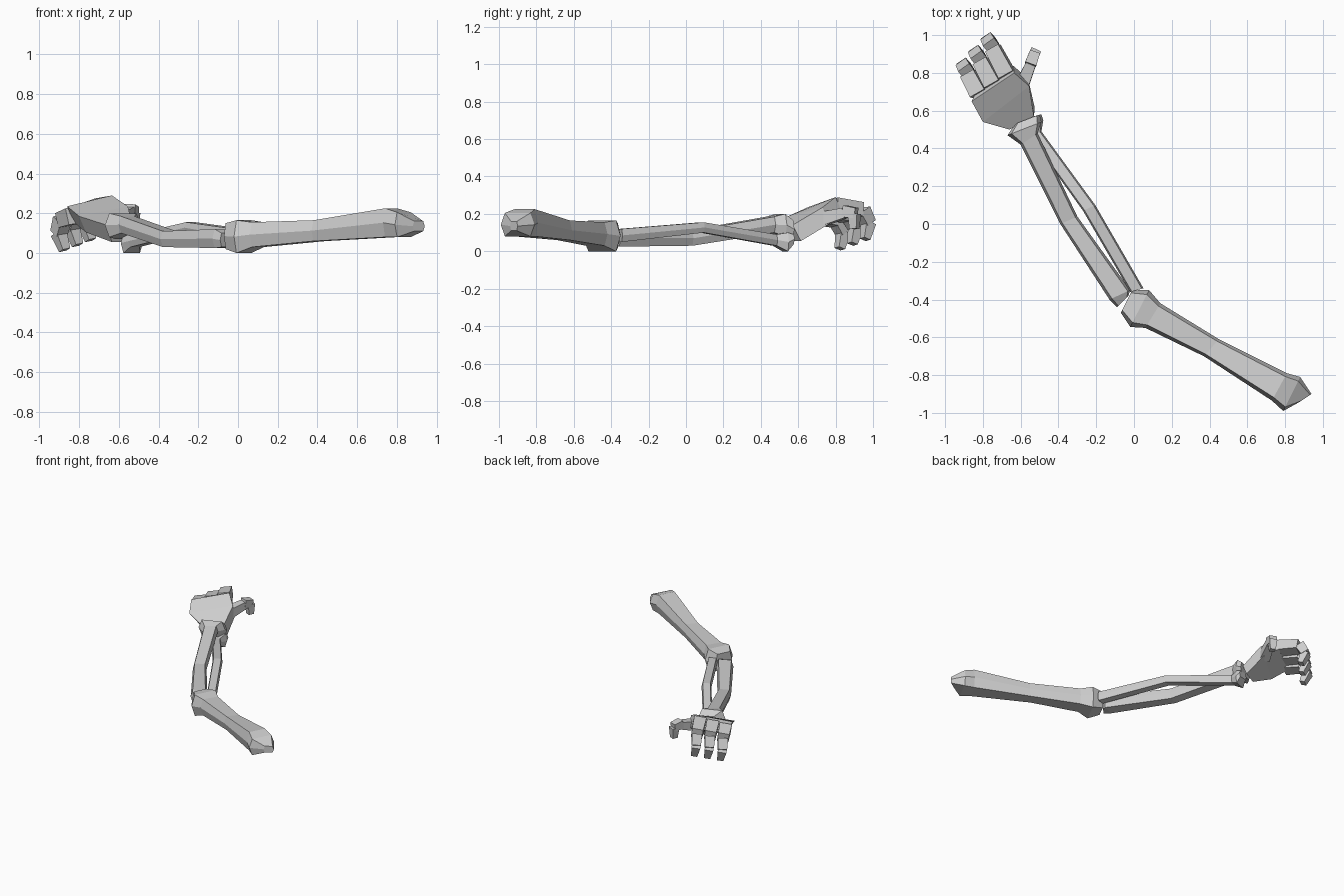
import bpy, bmesh
from mathutils import Vector as V

if "Cube" in bpy.data.objects:
    bpy.data.objects.remove(bpy.data.objects["Cube"])

bone = bpy.data.materials.new("bone grey")
bone.diffuse_color = (0.62, 0.62, 0.62, 1)
bone.use_nodes = True
bone.node_tree.nodes["Principled BSDF"].inputs["Base Color"].default_value = bone.diffuse_color


def skin(name, rings):
    """Join a row of equal-sized rings into one closed flat-faced part."""
    bm = bmesh.new()
    vs = [[bm.verts.new(p) for p in r] for r in rings]
    n = len(vs[0])
    for a, b in zip(vs, vs[1:]):
        for i in range(n):
            j = (i + 1) % n
            bm.faces.new((a[i], a[j], b[j], b[i]))
    bm.faces.new(vs[0])
    bm.faces.new(vs[-1])
    bmesh.ops.recalc_face_normals(bm, faces=bm.faces)
    me = bpy.data.meshes.new(name)
    bm.to_mesh(me)
    bm.free()
    me.materials.append(bone)
    ob = bpy.data.objects.new(name, me)
    bpy.context.collection.objects.link(ob)
    return ob


def long_bone(name, sections, inset=0.12):
    """Each section: left x, y, right x, y, top z, bottom z."""
    rings = []
    for lx, ly, rx, ry, zt, zb in sections:
        l, r = V((lx, ly, 0)), V((rx, ry, 0))
        up, dn = V((0, 0, zt)), V((0, 0, zb))
        rings.append([l.lerp(r, inset) + up, r.lerp(l, inset) + up,
                      r + up.lerp(dn, 0.5), r.lerp(l, inset) + dn,
                      l.lerp(r, inset) + dn, l + up.lerp(dn, 0.5)])
    skin(name, rings)


def segment(name, a, b, side, w0, w1, t0, t1):
    """Tapered finger block from a to b."""
    a, b = V(a), V(b)
    d = (b - a).normalized()
    s = (side - d * side.dot(d)).normalized()
    u = s.cross(d)
    rings = [[p + s * x * w / 2 + u * y * t / 2
              for x, y in ((-1, -1), (1, -1), (1, 1), (-1, 1))]
             for p, w, t in ((a, w0, t0), (b, w1, t1))]
    skin(name, rings)


# Upper arm, from shoulder to elbow
long_bone("upper_arm_bone", [
    (0.94, -0.90, 0.88, -0.94, 0.16, 0.11),
    (0.88, -0.81, 0.79, -0.99, 0.205, 0.08),
    (0.81, -0.79, 0.73, -0.935, 0.225, 0.08),
    (0.45, -0.61, 0.37, -0.70, 0.165, 0.06),
    (0.14, -0.42, 0.06, -0.55, 0.155, 0.03),
    (0.08, -0.35, -0.02, -0.545, 0.165, 0.0),
    (-0.01, -0.35, -0.07, -0.47, 0.15, 0.02)])

# Forearm pair
long_bone("forearm_bone_thick", [
    (-0.09, -0.44, -0.03, -0.38, 0.10, 0.03),
    (-0.13, -0.40, -0.02, -0.35, 0.12, 0.025),
    (-0.39, 0.00, -0.30, 0.04, 0.11, 0.03),
    (-0.60, 0.42, -0.51, 0.48, 0.185, 0.10),
    (-0.67, 0.47, -0.49, 0.54, 0.20, 0.08),
    (-0.63, 0.53, -0.50, 0.58, 0.165, 0.07)])
long_bone("forearm_bone_thin", [
    (-0.02, -0.36, 0.05, -0.34, 0.12, 0.05),
    (-0.27, 0.07, -0.205, 0.10, 0.155, 0.10),
    (-0.55, 0.46, -0.49, 0.49, 0.09, 0.03),
    (-0.59, 0.51, -0.48, 0.55, 0.10, 0.0),
    (-0.57, 0.56, -0.49, 0.58, 0.09, 0.04)])

# Hand plate, tilted up toward the knuckles
palm = []
for l, r in (((-0.66, 0.50, 0.14), (-0.53, 0.57, 0.14)),
             ((-0.80, 0.54, 0.185), (-0.555, 0.73, 0.235)),
             ((-0.86, 0.65, 0.235), (-0.635, 0.80, 0.29))):
    l, r = V(l), V(r)
    down = V((0.015, 0.05, -0.085))
    palm.append([l, r, r.lerp(l, 0.08) + down, l.lerp(r, 0.08) + down])
skin("palm", palm)

# Three curled fingers, three blocks each
side = V((0.83, 0.55, 0.14))
fwd = V((-0.47, 0.88, 0)).normalized()
for i in range(3):
    k = V((-0.822, 0.69, 0.19)).lerp(V((-0.672, 0.79, 0.24)), i / 2)
    p1 = k + fwd * (0.12 + 0.02 * i) + V((0, 0, -0.02))
    p2 = p1 + fwd * 0.05 + V((0, 0, -0.07))
    tip = p2 - fwd * 0.02 + V((0.02, 0, -0.085))
    segment(f"finger_{i}_base", k, p1, side, 0.088, 0.08, 0.085, 0.075)
    segment(f"finger_{i}_middle", p1 + fwd * 0.01, p2, side, 0.072, 0.066, 0.07, 0.06)
    segment(f"finger_{i}_tip", p2, tip, side, 0.062, 0.045, 0.06, 0.04)

# Thumb
side = V((0.9, -0.42, 0))
for n, a, b, w0, w1 in (
        ("base", (-0.60, 0.72, 0.17), (-0.545, 0.85, 0.205), 0.075, 0.055),
        ("middle", (-0.548, 0.845, 0.215), (-0.525, 0.91, 0.205), 0.062, 0.055),
        ("tip", (-0.528, 0.90, 0.20), (-0.525, 0.90, 0.12), 0.055, 0.04)):
    segment("thumb_" + n, a, b, side, w0, w1, w0, w1)
